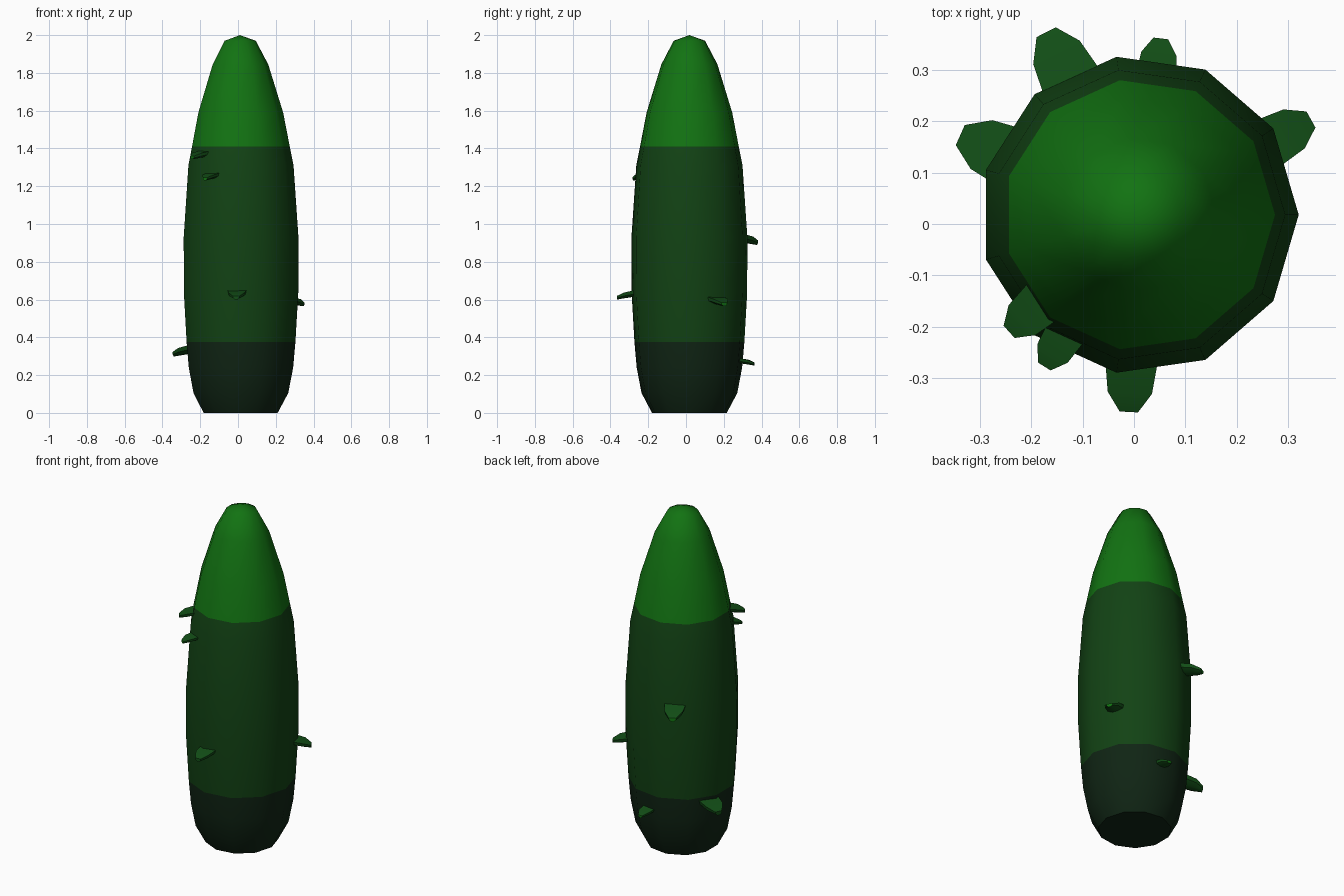
import bpy, bmesh
from math import radians, pi, sin, cos
from mathutils import Vector, Matrix

cube = bpy.data.objects.get("Cube")
if cube:
    bpy.data.objects.remove(cube, do_unlink=True)


def material(name, rgb):
    m = bpy.data.materials.new(name)
    m.use_nodes = True
    color = (*rgb, 1)
    m.diffuse_color = color
    m.node_tree.nodes["Principled BSDF"].inputs["Base Color"].default_value = color
    return m


bright = material("bright green", (0.006, 0.17, 0.006))
middle = material("deep green", (0.006, 0.055, 0.007))
dark = material("blackish green", (0.005, 0.018, 0.007))
leafy = material("thorn green", (0.006, 0.075, 0.008))

CENTRE = Vector((0.01, 0.018, 0))
SIDES = 11
PROFILE = [(0, .2), (.105, .256), (.24, .282), (.375, .294), (.635, .309),
           (.93, .31), (1.31, .284), (1.41, .264), (1.59, .229),
           (1.845, .15), (1.97, .084)]


def finish(bm, name, mats, angle):
    bmesh.ops.recalc_face_normals(bm, faces=bm.faces)
    mesh = bpy.data.meshes.new(name)
    bm.to_mesh(mesh)
    bm.free()
    for m in mats:
        mesh.materials.append(m)
    obj = bpy.data.objects.new(name, mesh)
    bpy.context.collection.objects.link(obj)
    bpy.ops.object.select_all(action='DESELECT')
    obj.select_set(True)
    bpy.context.view_layer.objects.active = obj
    bpy.ops.object.shade_smooth_by_angle(angle=radians(angle))
    return obj


def bridge(bm, rings):
    for a, b in zip(rings, rings[1:]):
        n = len(a)
        for i in range(n):
            j = (i + 1) % n
            bm.faces.new((a[i], a[j], b[j], b[i]))


def radius_at(z):
    for (z0, r0), (z1, r1) in zip(PROFILE, PROFILE[1:]):
        if z0 <= z <= z1:
            return r0 + (r1 - r0) * (z - z0) / (z1 - z0)


# Tapered body, coloured in three bands by height
bm = bmesh.new()
rings = []
for z, r in PROFILE:
    rings.append([bm.verts.new(CENTRE + Vector((r * cos(a), r * sin(a), z)))
                  for a in (2 * pi * i / SIDES for i in range(SIDES))])
bridge(bm, rings)
bm.faces.new(rings[0])
apex = bm.verts.new(CENTRE + Vector((0, 0, 2)))
for i in range(SIDES):
    bm.faces.new((rings[-1][i], rings[-1][(i + 1) % SIDES], apex))
for f in bm.faces:
    h = f.calc_center_median().z
    f.material_index = 0 if h > 1.41 else 1 if h > .375 else 2
finish(bm, "body", [bright, middle, dark], 50)


# Flattened thorns that droop outward from the body
SECTION = [(-1, .7), (1, .7), (.9, -.3), (.35, -1), (-.35, -1), (-.9, -.3)]


def thorn(name, angle, z, length, light_tip):
    bm = bmesh.new()
    s = length / .08
    surface = radius_at(z)
    rings = []
    for out, width, drop, half in ((-.05, .058, -.012, .022),
                                   (length * .5, .046, .006, .019),
                                   (length, .019, .02, .012)):
        rings.append([bm.verts.new((surface + out, u * width * s, z - drop * s + v * half * s))
                      for u, v in SECTION])
    bridge(bm, rings)
    bm.faces.new(rings[0])
    tip = bm.faces.new(rings[-1])
    tip.material_index = int(light_tip)
    turn = Matrix.Translation(CENTRE) @ Matrix.Rotation(radians(angle), 4, 'Z')
    bmesh.ops.transform(bm, matrix=turn, verts=bm.verts)
    finish(bm, name, [leafy, bright], 35)


for args in (("left_thorn", 29, .595, .075, True),
             ("low_back_thorn", 83, .275, .06, True),
             ("back_thorn", 117, .925, .088, True),
             ("low_right_thorn", 156, .335, .09, False),
             ("upper_thorn", 222, 1.37, .068, True),
             ("second_upper_thorn", 238, 1.255, .06, True),
             ("front_thorn", 267, .63, .075, False)):
    thorn(*args)
